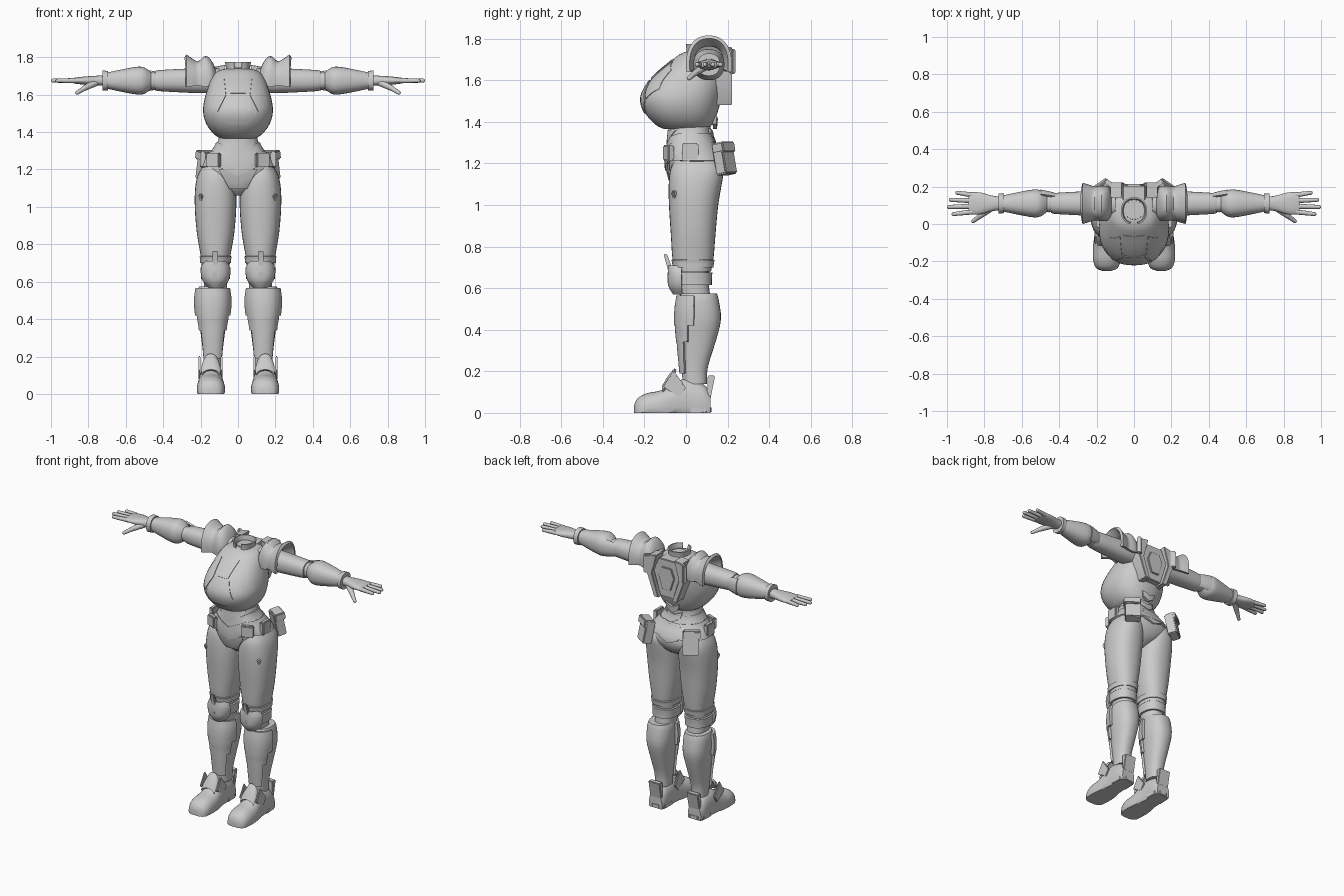
import bpy, bmesh, math
from mathutils import Vector, Matrix
from mathutils.bvhtree import BVHTree

cube = bpy.data.objects.get("Cube")
if cube:
    bpy.data.objects.remove(cube, do_unlink=True)

grey = bpy.data.materials.new("armor_grey")
grey.use_nodes = True
COLOR = (0.6, 0.6, 0.6, 1)
grey.diffuse_color = COLOR
grey.node_tree.nodes["Principled BSDF"].inputs["Base Color"].default_value = COLOR

FULL_TURN = (-90, 270)
THIGH_X, CALF_X, BOOT_X = 0.12, 0.135, 0.145
ARM_Y, ARM_Z = 0.11, 1.675


def finish(name, bm, mirror=False, bevel=0):
    """Turn a bmesh into a smooth-shaded, optionally mirrored object."""
    bmesh.ops.recalc_face_normals(bm, faces=bm.faces[:])
    if bevel:
        bmesh.ops.bevel(bm, geom=bm.edges[:], offset=bevel, segments=2, affect='EDGES')
    mesh = bpy.data.meshes.new(name)
    bm.to_mesh(mesh)
    bm.free()
    mesh.materials.append(grey)
    ob = bpy.data.objects.new(name, mesh)
    bpy.context.collection.objects.link(ob)
    bpy.ops.object.select_all(action='DESELECT')
    ob.select_set(True)
    bpy.context.view_layer.objects.active = ob
    bpy.ops.object.shade_smooth_by_angle(angle=math.radians(35))
    if mirror:
        ob.modifiers.new("Mirror", 'MIRROR').use_mirror_merge = False
    return ob


def place(axis, t, a, b):
    return Vector({'x': (t, a, b), 'y': (a, t, b), 'z': (a, b, t)}[axis])


def spline(rows, steps=3):
    """Smooth the section rows with Catmull-Rom interpolation."""
    out = []
    last = len(rows) - 1
    for i in range(last):
        p = [rows[max(0, min(last, i + k))] for k in (-1, 0, 1, 2)]
        for step in range(steps):
            u = step / steps
            out.append([b + u * (c - a + u * (2*a - 5*b + 4*c - d + u * (3*(b - c) + d - a))) / 2
                        for a, b, c, d in zip(*p)])
    return out + [list(rows[last])]


def loft(name, axis, mid, rows, mirror=True, n=32, arc=None, thick=0.012, bend=None):
    """Skin oval sections (position, half width, low, high) centred on mid; an arc makes a shell."""
    bm = bmesh.new()
    rings = []
    start, end = arc or (0, 360)
    count = n + 1 if arc else n
    for t, half, low, high in spline(rows):
        ring = []
        for i in range(count):
            angle = math.radians(start + (end - start) * i / n)
            c, s = (math.copysign(abs(f(angle)) ** 0.87, f(angle)) for f in (math.cos, math.sin))
            co = place(axis, t, mid + half * c, (low + high + (high - low) * s) / 2)
            if bend:
                bend(co)
            co.z = max(co.z, 0)
            ring.append(bm.verts.new(co))
        rings.append(ring)
    for ring, following in zip(rings, rings[1:]):
        for i in range(n):
            j = (i + 1) % count
            bm.faces.new((ring[i], ring[j], following[j], following[i]))
    if arc:
        bmesh.ops.recalc_face_normals(bm, faces=bm.faces[:])
        bmesh.ops.solidify(bm, geom=bm.faces[:], thickness=thick)
    else:
        bm.faces.new(rings[0])
        bm.faces.new(rings[-1])
    return finish(name, bm, mirror)


def band(name, mid, body, bottom, top, gap, arc=FULL_TURN, mirror=True, bend=None):
    """Fit a shell around a body profile between two heights."""
    fine = spline(body, steps=8)
    rows = []
    for k in range(4):
        z = bottom + (top - bottom) * k / 3
        _, half, low, high = min(fine, key=lambda row: abs(row[0] - z))
        rows.append((z, half + gap, low - gap, high + gap))
    return loft(name, 'z', mid, rows, mirror, 40, arc, gap + 0.003, bend)


def prism(name, axis, outline, low, high, mirror=True, bevel=0.004):
    """Extrude a flat outline along an axis."""
    bm = bmesh.new()
    near, far = ([bm.verts.new(place(axis, t, *p)) for p in outline] for t in (low, high))
    bm.faces.new(near)
    bm.faces.new(far)
    for i in range(len(near)):
        bm.faces.new((near[i - 1], near[i], far[i], far[i - 1]))
    return finish(name, bm, mirror, bevel)


def box(name, size, at, tilt=0, turn=0, bevel=0.006):
    bm = bmesh.new()
    pose = Matrix.Translation(at) @ Matrix.Rotation(turn, 4, 'Z') @ Matrix.Rotation(tilt, 4, 'X')
    bmesh.ops.create_cube(bm, size=1, matrix=pose @ Matrix.Diagonal((*size, 1)))
    return finish(name, bm, True, bevel)


def symmetric(half):
    """Complete an outline from its half on the +x side."""
    return half + [(-x, z) for x, z in reversed(half) if x > 0]


def plate(name, outline, target, facing, mirror=False, thick=0.009):
    """Wrap a flat x-z outline on a body part; facing is -1 for front, 1 for back."""
    bm = bmesh.new()
    bm.faces.new([bm.verts.new((x, facing, z)) for x, z in outline])
    bmesh.ops.triangulate(bm, faces=bm.faces[:])
    bmesh.ops.subdivide_edges(bm, edges=bm.edges[:], cuts=7, use_grid_fill=True)
    mesh = target.data
    tree = BVHTree.FromPolygons([v.co for v in mesh.vertices], [p.vertices[:] for p in mesh.polygons])
    for v in bm.verts:
        hit = tree.ray_cast(v.co, Vector((0, -facing, 0)))[0]
        if hit is None:
            hit = tree.find_nearest(Vector((v.co.x, 0, v.co.z)))[0]
        v.co = hit + Vector((0, facing * thick * 0.6, 0))
    bmesh.ops.recalc_face_normals(bm, faces=bm.faces[:])
    bmesh.ops.solidify(bm, geom=bm.faces[:], thickness=thick)
    return finish(name, bm, mirror)


def digit(name, base, tip, radius):
    """A tapered finger with a round tip."""
    bm = bmesh.new()
    base, tip = Vector(base), Vector(tip)
    along = tip - base
    pose = Matrix.Translation((base + tip) / 2) @ along.to_track_quat('Z', 'Y').to_matrix().to_4x4()
    small = radius * 0.75
    bmesh.ops.create_cone(bm, cap_ends=True, segments=12, radius1=radius, radius2=small, depth=along.length, matrix=pose)
    bmesh.ops.create_uvsphere(bm, u_segments=12, v_segments=8, radius=small, matrix=Matrix.Translation(tip))
    return finish(name, bm, True)


# Torso
chest = loft("chest_armor", 'z', 0, [
    (1.365, .085, -.105, .1), (1.385, .125, -.145, .125), (1.44, .168, -.195, .15), (1.51, .187, -.217, .17),
    (1.58, .178, -.188, .185), (1.64, .16, -.135, .19), (1.69, .14, -.075, .185), (1.725, .11, -.03, .17),
    (1.74, .06, .01, .14)], mirror=False, n=40)
HIPS = [(1.06, .03, -.02, .08), (1.1, .1, -.06, .15), (1.16, .19, -.08, .185), (1.22, .19, -.09, .18),
        (1.28, .15, -.09, .145), (1.34, .112, -.085, .12), (1.4, .1, -.08, .12), (1.47, .11, -.06, .13)]
hips = loft("hips_and_waist", 'z', 0, HIPS, mirror=False, n=40)
plate("chest_center_plate", symmetric([(.05, 1.44), (.1, 1.5), (.055, 1.6)]), chest, -1)
plate("sternum_plate", symmetric([(.04, 1.61), (.055, 1.7)]), chest, -1)
plate("upper_chest_plate", [(.065, 1.6), (.075, 1.69), (.13, 1.65), (.155, 1.56), (.11, 1.51)], chest, -1, mirror=True)
plate("belly_plate", symmetric([(0, 1.28), (.06, 1.31), (.09, 1.36)]), hips, -1)
plate("groin_plate", symmetric([(.045, 1.1), (.1, 1.2)]), hips, -1)

# Neck and open collar
loft("neck", 'z', 0, [(1.68, .05, .02, .13), (1.745, .048, .025, .125)], mirror=False)
loft("collar", 'z', 0, [(1.68, .065, -.005, .145), (1.73, .055, .008, .13), (1.775, .062, .005, .135)],
     mirror=False, arc=(285, 615), thick=.008)

# Back armor
prism("back_plate", 'y', symmetric([(.05, 1.49), (.1, 1.65), (.06, 1.74)]), .12, .203, mirror=False)
prism("back_panel", 'y', symmetric([(.03, 1.54), (.06, 1.63), (.035, 1.69)]), .19, .213, mirror=False)
prism("back_frame", 'y', [(.065, 1.76), (.125, 1.75), (.14, 1.63), (.085, 1.48), (.05, 1.48), (.1, 1.63)], .14, .222)
box("shoulder_blade_fin", (.06, .025, .12), (.13, .215, 1.69), turn=.6)
for i in range(4):
    z, w = 1.41 - .062 * i, .045 + .012 * i
    chevron = [(0, z - .045), (w * .8, z - .02), (w, z + .02), (0, z)]
    plate(f"spine_plate_{i + 1}", chevron + [(-w, z + .02), (-w * .8, z - .02)], hips, 1, thick=.02)


# Belt with a pointed front, blocks and pouches
def belt_dip(co):
    if co.y < 0.03:
        co.z -= 0.05 * max(0, 1 - abs(co.x) / 0.11)


band("belt", 0, HIPS, 1.215, 1.3, .012, mirror=False, bend=belt_dip)
band("upper_belt", 0, HIPS, 1.3, 1.345, .008, mirror=False, bend=belt_dip)
box("belt_front_block", (.075, .03, .075), (.13, -.085, 1.25), turn=.4)
box("belt_side_block", (.03, .08, .085), (.188, .02, 1.255))
box("hip_pouch", (.1, .06, .15), (.165, .185, 1.22), tilt=.2, turn=-.6)
box("pouch_flap", (.106, .068, .05), (.168, .18, 1.275), tilt=.2, turn=-.6)

# Legs
THIGH = [(.68, .075, -.05, .12), (.74, .08, -.065, .132), (.86, .1, -.073, .142), (1, .111, -.082, .155),
         (1.1, .109, -.083, .172), (1.17, .095, -.075, .18), (1.22, .067, -.05, .15)]
KNEE = [(.54, .06, -.02, .12), (.62, .064, -.045, .11), (.7, .068, -.04, .115)]
CALF = [(.14, .048, -.015, .1), (.22, .052, -.022, .105), (.35, .068, -.034, .145), (.45, .082, -.04, .168),
        (.54, .082, -.034, .158), (.575, .073, -.025, .148)]
loft("thigh", 'z', THIGH_X, THIGH)
loft("knee", 'z', THIGH_X, KNEE)
loft("calf", 'z', CALF_X, CALF)
band("thigh_cuff", THIGH_X, THIGH, .7, .735, .006)
band("knee_strap", THIGH_X, KNEE, .615, .675, .014)
loft("knee_pad", 'z', THIGH_X, [(.57, .04, -.062, .05), (.61, .073, -.085, .08), (.67, .08, -.088, .08),
                                (.71, .06, -.085, .08)], arc=(190, 350))
prism("knee_fin", 'x', [(-.06, .57), (-.09, .63), (-.085, .68), (-.108, .765), (-.092, .765), (-.06, .68)], .107, .137)
band("upper_shin_guard", CALF_X, CALF, .42, .565, .018, arc=(190, 350))
band("middle_shin_guard", CALF_X, CALF, .34, .43, .015, arc=(205, 335))
band("lower_shin_guard", CALF_X, CALF, .19, .35, .012, arc=(220, 320))
box("thigh_clip", (.025, .03, .04), (.194, -.052, 1.05), tilt=.4, turn=.6)

# Boots
loft("boot", 'y', BOOT_X, [
    (y, half, -.05, top) for y, half, top in (
        (-.25, .025, .035), (-.235, .058, .068), (-.19, .074, .094), (-.12, .074, .108),
        (-.06, .066, .14), (0, .06, .165), (.08, .058, .14), (.118, .048, .1))])
prism("boot_heel", 'z', [(.085, .02), (.205, .02), (.2, .1), (.17, .122), (.115, .122), (.088, .1)], 0, .03)
loft("ankle_guard", 'y', BOOT_X, [(-.115, .06, 0, .13), (-.085, .06, 0, .18), (-.055, .05, 0, .215)], arc=(35, 145))
for side, x in (("inner", .082), ("outer", .2)):
    prism(f"{side}_ankle_flap", 'x', [(-.11, .125), (-.06, .205), (0, .12), (-.03, .075)], x, x + .012)
prism("heel_guard", 'x', [(.1, .07), (.118, .07), (.14, .18), (.105, .18)], .1, .185)


# Arms
def arm(name, sections, **options):
    """Loft round sections (x, radius) along the arm."""
    return loft(name, 'x', ARM_Y, [(x, r, ARM_Z - r, ARM_Z + r) for x, r in sections], **options)


arm("upper_arm", [(.1, .066), (.2, .067), (.32, .062), (.43, .055), (.445, .045)])
arm("elbow", [(.41, .03), (.455, .048), (.5, .03)])
arm("forearm", [(.465, .045), (.5, .07), (.54, .074), (.62, .06), (.7, .043)])
arm("elbow_guard", [(.4, .05), (.45, .064), (.5, .074)], arc=(-50, 50))
arm("wrist_cuff", [(.695, .052), (.725, .054)])
loft("pauldron", 'x', ARM_Y, [
    (x, half, 2 * ARM_Z - top, top) for x, half, top in (
        (.115, .06, 1.725), (.14, .09, 1.78), (.175, .095, 1.808), (.21, .09, 1.78), (.24, .1, 1.79), (.275, .11, 1.815))],
     arc=(-12, 192), thick=.018)

# Hands
loft("palm", 'x', ARM_Y, [(x, half, ARM_Z - thick, ARM_Z + thick) for x, half, thick in (
    (.7, .033, .028), (.76, .042, .026), (.82, .058, .022), (.87, .06, .016), (.885, .054, .012))])
for i, length in enumerate((.1, .125, .115, .08)):
    offset = i - 1.5
    digit(f"finger_{i + 1}", (.865, ARM_Y + .03 * offset, ARM_Z), (.865 + length, ARM_Y + .038 * offset, ARM_Z), .014)
digit("thumb_base", (.76, .09, 1.665), (.82, .045, 1.635), .02)
digit("thumb_tip", (.82, .045, 1.635), (.86, .015, 1.61), .014)
